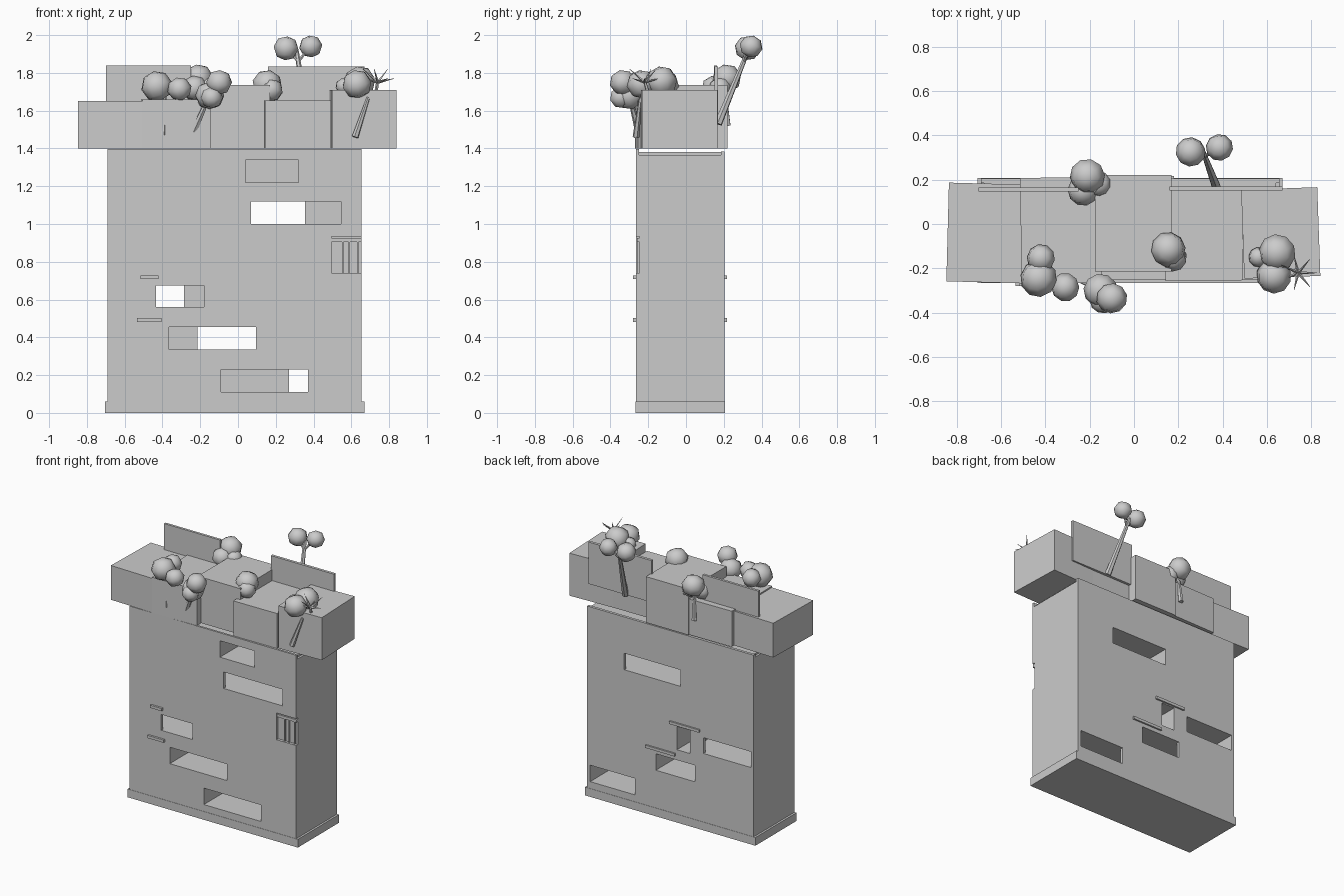
import bpy, bmesh, math
from mathutils import Vector

mat = bpy.data.materials.new("plain_grey")
mat.diffuse_color = (0.6, 0.6, 0.6, 1)


def finish(bm, name, smooth=False):
    me = bpy.data.meshes.new(name)
    bm.to_mesh(me)
    bm.free()
    for p in me.polygons:
        p.use_smooth = smooth
    me.materials.append(mat)
    ob = bpy.data.objects.new(name, me)
    bpy.context.collection.objects.link(ob)
    return ob


def box(name, x0, x1, y0, y1, z0, z1, turn=0):
    bm = bmesh.new()
    bmesh.ops.create_cube(bm, size=1)
    for v in bm.verts:
        v.co = (v.co.x * (x1 - x0), v.co.y * (y1 - y0), v.co.z * (z1 - z0))
    ob = finish(bm, name)
    ob.location = ((x0 + x1) / 2, (y0 + y1) / 2, (z0 + z1) / 2)
    ob.rotation_euler.z = math.radians(turn)
    return ob


def rod(name, a, b, r1, r2, sides=6):
    a, b = Vector(a), Vector(b)
    bm = bmesh.new()
    bmesh.ops.create_cone(bm, cap_ends=True, segments=sides, radius1=r1, radius2=r2,
                          depth=(b - a).length)
    ob = finish(bm, name)
    ob.location = (a + b) / 2
    ob.rotation_euler = (b - a).to_track_quat('Z', 'Y').to_euler()
    return ob


def blob(name, x, y, z, r):
    bm = bmesh.new()
    bmesh.ops.create_uvsphere(bm, u_segments=10, v_segments=4, radius=r)
    ob = finish(bm, name, True)
    ob.location = (x, y, z)
    ob.scale.z = 0.95
    ob.rotation_euler = (0.15, 0.2, x * 7)
    return ob


def cut(target, *dims):
    c = box("cutter", *dims)
    c.hide_render = True
    m = target.modifiers.new("cut", 'BOOLEAN')
    m.operation, m.solver, m.object = 'DIFFERENCE', 'EXACT', c
    bpy.context.view_layer.objects.active = target
    bpy.ops.object.modifier_apply(modifier=m.name)
    bpy.data.objects.remove(c)


# main block with rooms behind the window strips
YF, YB, T = -0.265, 0.205, 0.02
body = box("building_body", -0.69, 0.655, YF, YB, 0, 1.365)
# z range, front opening x range, back opening x range
storeys = [
    (1.22, 1.34, (0.04, 0.32), None),
    (1.00, 1.12, (0.07, 0.545), (-0.10, 0.355)),
    (0.56, 0.675, (-0.435, -0.18), (-0.67, -0.285)),
    (0.335, 0.455, (-0.365, 0.095), (-0.215, 0.10)),
    (0.11, 0.23, (-0.09, 0.37), (0.27, 0.63)),
]
for z0, z1, front, back in storeys:
    spans = [s for s in (front, back) if s]
    cut(body, min(s[0] for s in spans), max(s[1] for s in spans), YF + T, YB - T, z0, z1)
    cut(body, *front, YF - 0.05, YF + T + 0.01, z0, z1)
    if back:
        cut(body, *back, YB - T - 0.01, YB + 0.05, z0, z1)
cut(body, -0.175, -0.07, 0.05, 0.3, 0.53, 0.70)          # small back window
cut(body, 0.495, 0.70, -0.3, YF + T, 0.74, 0.935)        # corner window

# plinth, wall tops and roof slab
box("plinth", -0.705, 0.67, YF - 0.002, YB + 0.002, 0, 0.06)
box("front_wall_top", -0.69, 0.655, YF, YF + 0.015, 1.365, 1.398)
box("back_wall_top", -0.69, 0.655, YB - T, YB, 1.365, 1.385)
box("roof_slab", -0.675, 0.64, YF + 0.015, YB - T, 1.365, 1.38)

# corner window bars
box("corner_window_header", 0.495, 0.655, -0.26, -0.244, 0.905, 0.925)
for x in (0.55, 0.585, 0.63):
    box("corner_window_bar", x, x + 0.008, -0.256, -0.244, 0.74, 0.905)

# ledges on both faces
for x0, x1, z0, z1 in ((-0.515, -0.42, 0.708, 0.728), (-0.535, -0.405, 0.482, 0.502)):
    box("front_ledge", x0, x1, YF - 0.015, YF + 0.01, z0, z1)
for x0, x1, z0, z1 in ((-0.256, -0.015, 0.708, 0.728), (-0.06, 0.18, 0.482, 0.502)):
    box("back_ledge", x0, x1, YB - 0.01, YB + 0.012, z0, z1)

# row of blocks on the roof
box("roof_block_1", -0.84, -0.495, -0.263, 0.182, 1.40, 1.65, -1.5)
box("roof_block_2", -0.51, -0.15, -0.268, 0.21, 1.40, 1.66, 1)
box("roof_block_3", -0.175, 0.17, -0.215, 0.22, 1.40, 1.735)
box("roof_block_4", 0.14, 0.49, -0.255, 0.152, 1.40, 1.655, 0.5)
box("roof_block_5", 0.49, 0.833, -0.24, 0.16, 1.40, 1.71, 2)

# tall screens at the back
box("left_screen", -0.70, -0.25, 0.147, 0.165, 1.55, 1.84)
box("right_screen", 0.16, 0.67, 0.15, 0.17, 1.53, 1.835)

# trees: trunk ends and foliage balls
trees = [
    ((-0.395, -0.26, 1.47), (-0.385, -0.25, 1.70), 0.015,
     [(-0.43, -0.245, 1.73, 0.085), (-0.31, -0.285, 1.715, 0.065), (-0.42, -0.155, 1.74, 0.065)]),
    ((-0.235, -0.25, 1.49), (-0.15, -0.30, 1.68), 0.02,
     [(-0.15, -0.30, 1.68, 0.078), (-0.10, -0.335, 1.75, 0.07), (-0.14, -0.345, 1.67, 0.06)]),
    ((-0.22, 0.22, 1.52), (-0.21, 0.20, 1.74), 0.018,
     [(-0.21, 0.215, 1.77, 0.08), (-0.23, 0.15, 1.72, 0.07), (-0.16, 0.18, 1.72, 0.06)]),
    ((0.16, -0.12, 1.60), (0.16, -0.12, 1.72), 0.015,
     [(0.155, -0.115, 1.74, 0.08), (0.175, -0.15, 1.71, 0.065)]),
    ((0.62, -0.265, 1.46), (0.69, -0.24, 1.67), 0.018,
     [(0.645, -0.13, 1.755, 0.085), (0.63, -0.235, 1.74, 0.08), (0.56, -0.15, 1.73, 0.045)]),
    ((0.37, 0.17, 1.53), (0.31, 0.33, 1.92), 0.022,
     [(0.255, 0.325, 1.93, 0.068), (0.385, 0.345, 1.94, 0.062)]),
]
for a, b, r, balls in trees:
    rod("tree_trunk", a, b, r, r * 0.5)
    for i in balls:
        blob("tree_foliage", *i)

# branch pair of the tall tree
for end in ((0.26, 0.325, 1.93), (0.38, 0.345, 1.94)):
    rod("tree_branch", (0.32, 0.305, 1.86), end, 0.009, 0.006)

# spiky plant at the right corner
for i in range(7):
    t = i * math.tau / 7
    c = Vector((0.74, -0.22, 1.75))
    rod("spiky_leaf", c, c + Vector((0.085 * math.cos(t), 0.08 * math.sin(t), 0.02 + 0.05 * (i % 2))),
        0.008, 0.001, 4)
rod("spiky_plant_stem", (0.73, -0.20, 1.69), (0.74, -0.22, 1.76), 0.01, 0.008, 5)
